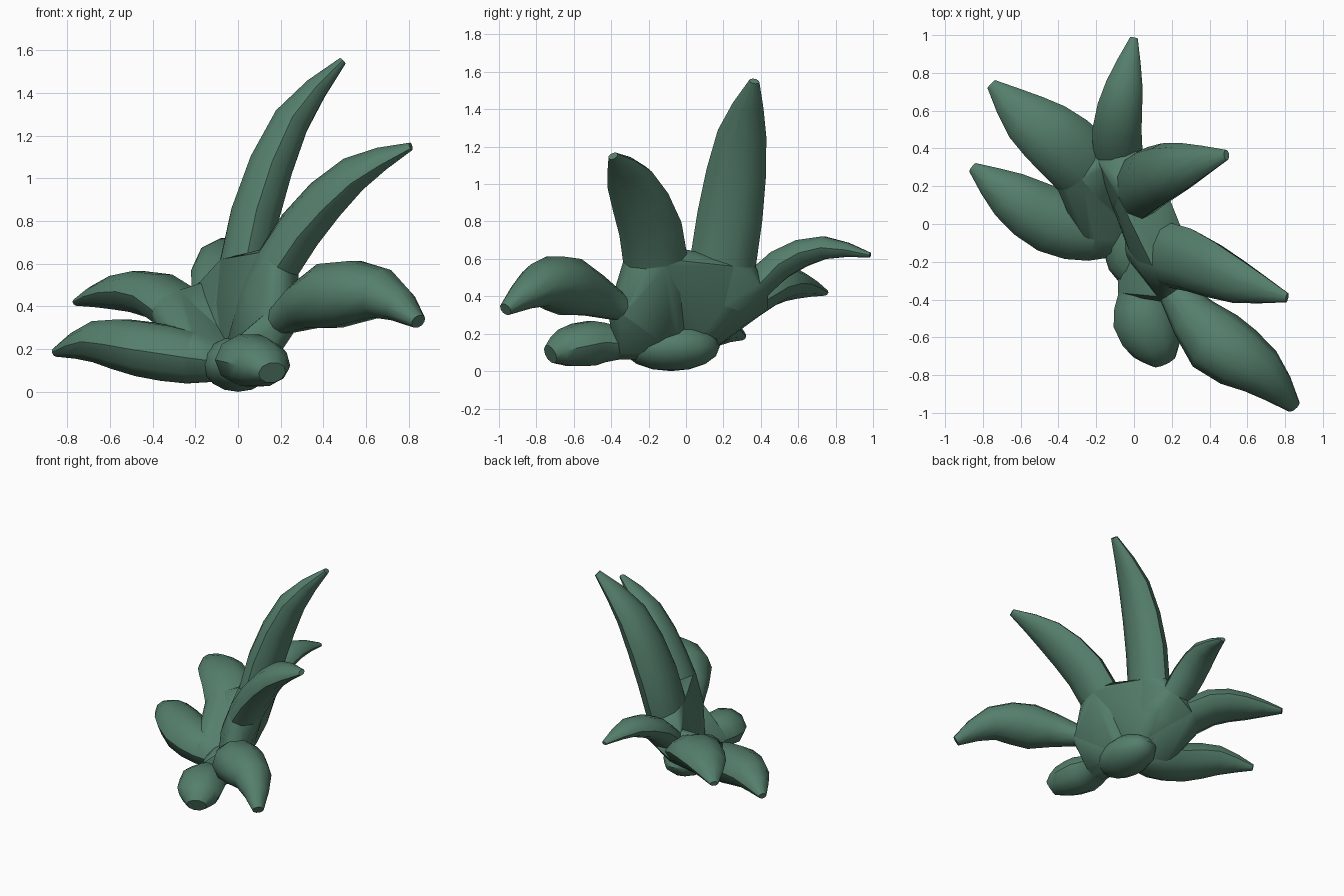
import bpy, bmesh, math
from mathutils import Vector

if "Cube" in bpy.data.objects:
    bpy.data.objects.remove(bpy.data.objects["Cube"])

green = bpy.data.materials.new("leaf green")
green.diffuse_color = (0.09, 0.21, 0.148, 1)
green.use_nodes = True
green.node_tree.nodes["Principled BSDF"].inputs["Base Color"].default_value = green.diffuse_color
SIDES = 10
RINGS = 9
HUB = Vector((0, -.05, .13))
UP = Vector((0, 0, 1))
LEFT = Vector((-1, 0, .3))
# Relative width at the base, quarter, half, three quarters and tip
POINTED = (.6, .95, 1, .75, .16)
BULGED = (.6, .47, 1, .75, .22)
BLUNT = (.6, .75, 1, .85, .42)


def finish(bm, name):
    bmesh.ops.recalc_face_normals(bm, faces=bm.faces)
    me = bpy.data.meshes.new(name)
    bm.to_mesh(me)
    bm.free()
    me.materials.append(green)
    ob = bpy.data.objects.new(name, me)
    bpy.context.collection.objects.link(ob)
    bpy.ops.object.select_all(action='DESELECT')
    ob.select_set(True)
    bpy.context.view_layer.objects.active = ob
    bpy.ops.object.shade_smooth_by_angle(angle=math.radians(40))


def smooth_sample(vals, t):
    """Point at t (0 to 1) on a smooth curve through vals."""
    u = t * (len(vals) - 1)
    i = min(int(u), len(vals) - 2)
    f = u - i
    b, c = vals[i], vals[i + 1]
    a = vals[i - 1] if i else b * 2 - c
    d = vals[i + 2] if i + 2 < len(vals) else c * 2 - b
    return (b * 2 + (c - a) * f + (a * 2 - b * 5 + c * 4 - d) * f * f
            + (b * 3 - a - c * 3 + d) * f ** 3) * .5


def leaf(name, path, width, thick, profile=POINTED, normal=UP, joined=4):
    """Oval tapered blade from the hub; returns the points of its first rings."""
    pts = [Vector(p) for p in path]
    pts.insert(0, HUB + (pts[0] - HUB) * .15)
    ts = [k / (RINGS - 1) for k in range(RINGS)]
    mid = [smooth_sample(pts, t) for t in ts]
    bm = bmesh.new()
    rows = []
    for i, t in enumerate(ts):
        d = (mid[min(i + 1, RINGS - 1)] - mid[max(i - 1, 0)]).normalized()
        side = d.cross(normal).normalized()
        flat = side.cross(d)
        s = smooth_sample(profile, t)
        rows.append([bm.verts.new(mid[i] + s * (side * width * math.cos(a)
                                                + flat * thick * math.sin(a)))
                     for a in (math.tau * k / SIDES for k in range(SIDES))])
    for a, b in zip(rows, rows[1:]):
        for k in range(SIDES):
            j = (k + 1) % SIDES
            bm.faces.new((a[k], a[j], b[j], b[k]))
    bm.faces.new(rows[0])
    bm.faces.new(rows[-1])
    inner = [v.co.copy() for r in rows[:joined] for v in r]
    finish(bm, name)
    return inner


def web(name, points):
    bm = bmesh.new()
    for p in points:
        bm.verts.new(p)
    res = bmesh.ops.convex_hull(bm, input=bm.verts)
    junk = {v for v in res["geom_interior"] if isinstance(v, bmesh.types.BMVert)}
    bmesh.ops.delete(bm, geom=list(junk), context='VERTS')
    finish(bm, name)


# Leaf blades, in order around the fan
fan = []
fan.append(leaf("front_stub_leaf",
                [(.04, -.36, .15), (.05, -.5, .15), (.12, -.64, .125), (.16, -.725, .09)],
                .165, .125, BLUNT, joined=3))
fan.append(leaf("front_right_leaf",
                [(.21, -.36, .34), (.43, -.62, .45), (.67, -.78, .46), (.845, -.965, .33)],
                .18, .16, BULGED, joined=3))
fan.append(leaf("right_upright_leaf",
                [(.11, -.145, .45), (.29, -.19, .76), (.54, -.3, 1.02), (.81, -.39, 1.15)],
                .17, .11, normal=LEFT))
fan.append(leaf("tall_upright_leaf",
                [(0, .15, .38), (.08, .235, .83), (.25, .3, 1.27), (.49, .365, 1.55)],
                .175, .12, normal=LEFT))
fan.append(leaf("back_leaf",
                [(-.07, .26, .35), (-.09, .5, .57), (-.05, .74, .66), (0, .985, .62)],
                .13, .085))
fan.append(leaf("back_left_leaf",
                [(-.17, .2, .3), (-.37, .41, .45), (-.57, .565, .465), (-.755, .74, .42)],
                .185, .11))
fan.append(leaf("front_left_leaf",
                [(-.22, -.03, .16), (-.44, .02, .2), (-.66, .155, .235), (-.855, .3, .185)],
                .175, .135, joined=3))

# Webbing between neighbouring leaves forms the cupped base
for i, (a, b) in enumerate(zip(fan, fan[1:])):
    web("base_web_%d" % (i + 1), a + b)

# Rounded underside of the base
bm = bmesh.new()
bmesh.ops.create_uvsphere(bm, u_segments=14, v_segments=8, radius=1)
for v in bm.verts:
    v.co = Vector((v.co.x * .17, v.co.y * .26 - .08, v.co.z * .13 + .13))
finish(bm, "base_core")
